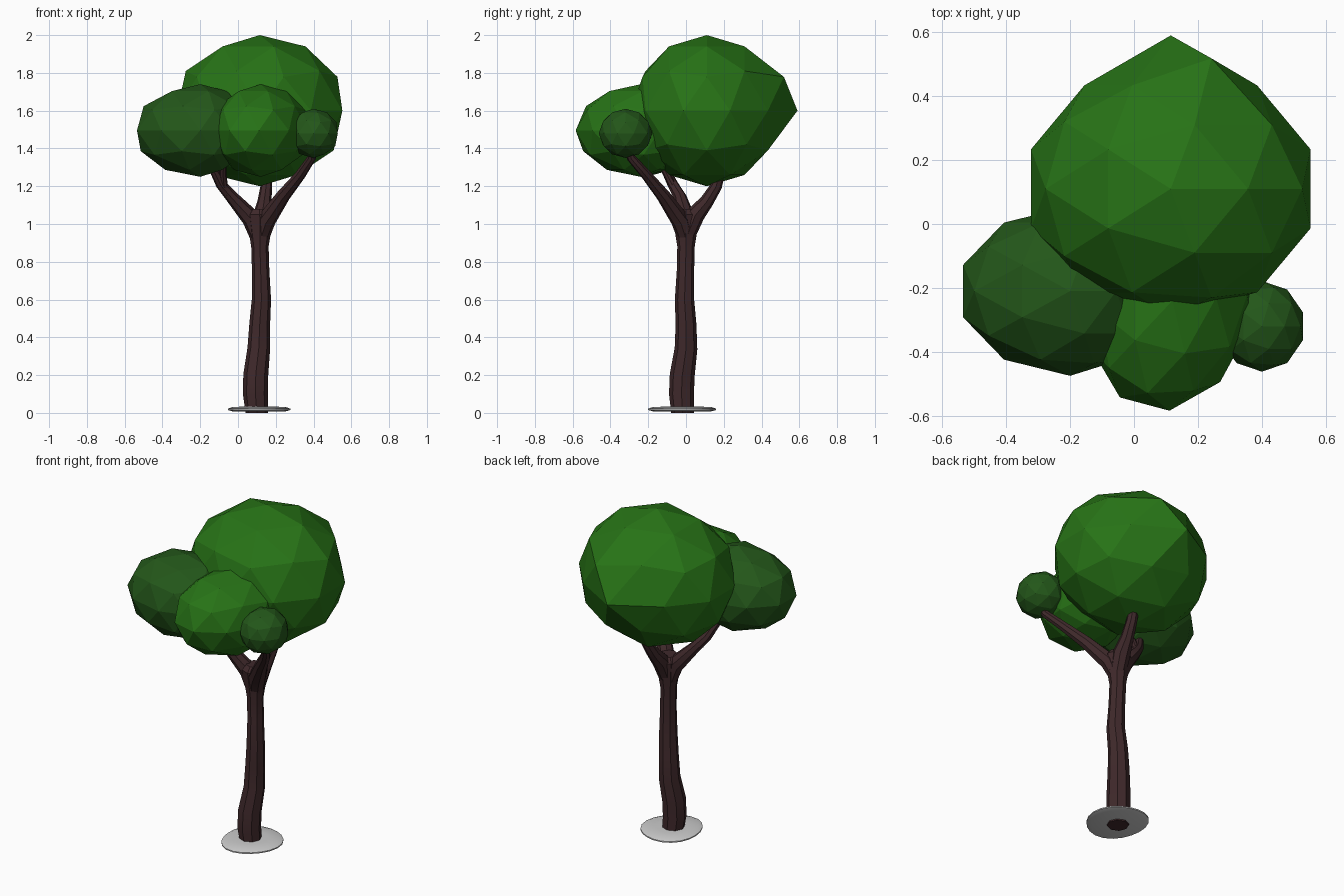
import bpy, bmesh, math
from mathutils import Vector, Matrix

if "Cube" in bpy.data.objects:
    bpy.data.objects.remove(bpy.data.objects["Cube"])


def material(name, rgb):
    m = bpy.data.materials.new(name)
    m.diffuse_color = (*rgb, 1)
    m.use_nodes = True
    m.node_tree.nodes["Principled BSDF"].inputs["Base Color"].default_value = m.diffuse_color
    return m


LEAF = material("leaf_green", (0.02, 0.17, 0.008))
DARK_LEAF = material("dark_leaf_green", (0.017, 0.095, 0.01))
BARK = material("bark_brown", (0.05, 0.022, 0.024))


def finish(name, bm, mat=None, smooth=False):
    bmesh.ops.recalc_face_normals(bm, faces=bm.faces)
    mesh = bpy.data.meshes.new(name)
    bm.to_mesh(mesh)
    bm.free()
    ob = bpy.data.objects.new(name, mesh)
    bpy.context.collection.objects.link(ob)
    if mat:
        mesh.materials.append(mat)
    if smooth:
        bpy.ops.object.select_all(action='DESELECT')
        ob.select_set(True)
        bpy.context.view_layer.objects.active = ob
        bpy.ops.object.shade_smooth_by_angle(angle=math.radians(30))
    return ob


def skin_rings(bm, rings):
    for a, b in zip(rings, rings[1:]):
        n = len(a)
        for i in range(n):
            bm.faces.new((a[i], a[(i + 1) % n], b[(i + 1) % n], b[i]))
    bm.faces.new(rings[0])
    bm.faces.new(rings[-1])


# tapered tube through (x, y, z, radius) stations
def limb(name, stations, sides=8):
    bm = bmesh.new()
    pts = [Vector(s[:3]) for s in stations]
    rings = []
    for i, p in enumerate(pts):
        t = (pts[min(i + 1, len(pts) - 1)] - pts[max(i - 1, 0)]).normalized()
        if i == 0:
            t = Vector((0, 0, 1))
        q = Vector((0, 0, 1)).rotation_difference(t)
        r = stations[i][3]
        rings.append([bm.verts.new(p + q @ Vector((r * math.cos(a), r * math.sin(a), 0)))
                      for a in (2 * math.pi * k / sides for k in range(sides))])
    skin_rings(bm, rings)
    return finish(name, bm, BARK, True)


# faceted leaf clump; warp reshapes the unit ball first
def clump(name, centre, size, mat, warp=None, turn=0):
    bm = bmesh.new()
    bmesh.ops.create_icosphere(bm, subdivisions=2, radius=1)
    for v in bm.verts:
        if warp:
            warp(v.co)
        v.co = Vector(a * b for a, b in zip(v.co, size))
    bm.transform(Matrix.Translation(centre) @ Matrix.Rotation(math.radians(turn), 4, 'Z'))
    return finish(name, bm, mat)


def pull_back(co):
    if co.y > 0.82 and co.z > -0.1 and co.x > -0.1:
        co.y *= 1.2


def pull_left(co):
    if co.x < 0:
        co.x *= 1.28


# crown
clump("main_foliage", (0.115, 0.11, 1.6), (0.46, 0.4, 0.4), LEAF, pull_back)
clump("left_foliage", (-0.2, -0.21, 1.495), (0.275, 0.265, 0.245), DARK_LEAF, pull_left)
clump("front_foliage", (0.12, -0.24, 1.495), (0.275, 0.26, 0.245), LEAF, pull_left, 75)
clump("small_foliage", (0.4, -0.32, 1.48), (0.135, 0.142, 0.13), DARK_LEAF)

# trunk
limb("trunk", [(0.1, -0.018, 0, 0.06), (0.092, -0.024, 0.1, 0.066), (0.094, -0.02, 0.2, 0.066),
               (0.11, 0.0, 0.34, 0.06), (0.115, 0.0, 0.47, 0.055), (0.124, -0.008, 0.6, 0.051),
               (0.12, -0.003, 0.75, 0.046), (0.116, 0, 0.88, 0.046), (0.116, 0, 0.98, 0.062),
               (0.115, 0, 1.05, 0.073), (0.115, 0, 1.08, 0.05)])

# branches
limb("right_branch", [(0.12, 0, 0.92, 0.045), (0.15, -0.03, 1.02, 0.05), (0.24, -0.12, 1.15, 0.037),
                      (0.33, -0.21, 1.26, 0.028), (0.39, -0.29, 1.35, 0.023), (0.4, -0.32, 1.42, 0.018)])
limb("left_branch", [(0.11, 0, 0.92, 0.045), (0.07, 0, 1.03, 0.05), (-0.03, -0.03, 1.14, 0.034),
                     (-0.09, -0.07, 1.21, 0.028), (-0.13, -0.11, 1.29, 0.023), (-0.16, -0.15, 1.4, 0.018)])
limb("back_branch", [(0.12, 0, 0.92, 0.045), (0.13, 0.05, 1.05, 0.05), (0.14, 0.11, 1.12, 0.037),
                     (0.15, 0.16, 1.2, 0.031), (0.15, 0.19, 1.32, 0.027)])
limb("twig", [(-0.06, -0.05, 1.15, 0.02), (-0.075, -0.075, 1.21, 0.02), (-0.08, -0.11, 1.28, 0.018),
              (-0.07, -0.15, 1.34, 0.014)])

# thin uneven ground patch
bm = bmesh.new()
rings = []
for scale, z in ((0.85, 0.008), (1, 0.015), (1, 0.022), (0.88, 0.03), (0.5, 0.034)):
    ring = []
    for k in range(20):
        a = 2 * math.pi * k / 20
        r = scale * (1 + 0.03 * math.sin(3 * a + 1))
        ring.append(bm.verts.new((0.108 + 0.165 * r * math.cos(a), -0.018 + 0.18 * r * math.sin(a), z)))
    rings.append(ring)
skin_rings(bm, rings)
finish("ground_patch", bm, None, True)
